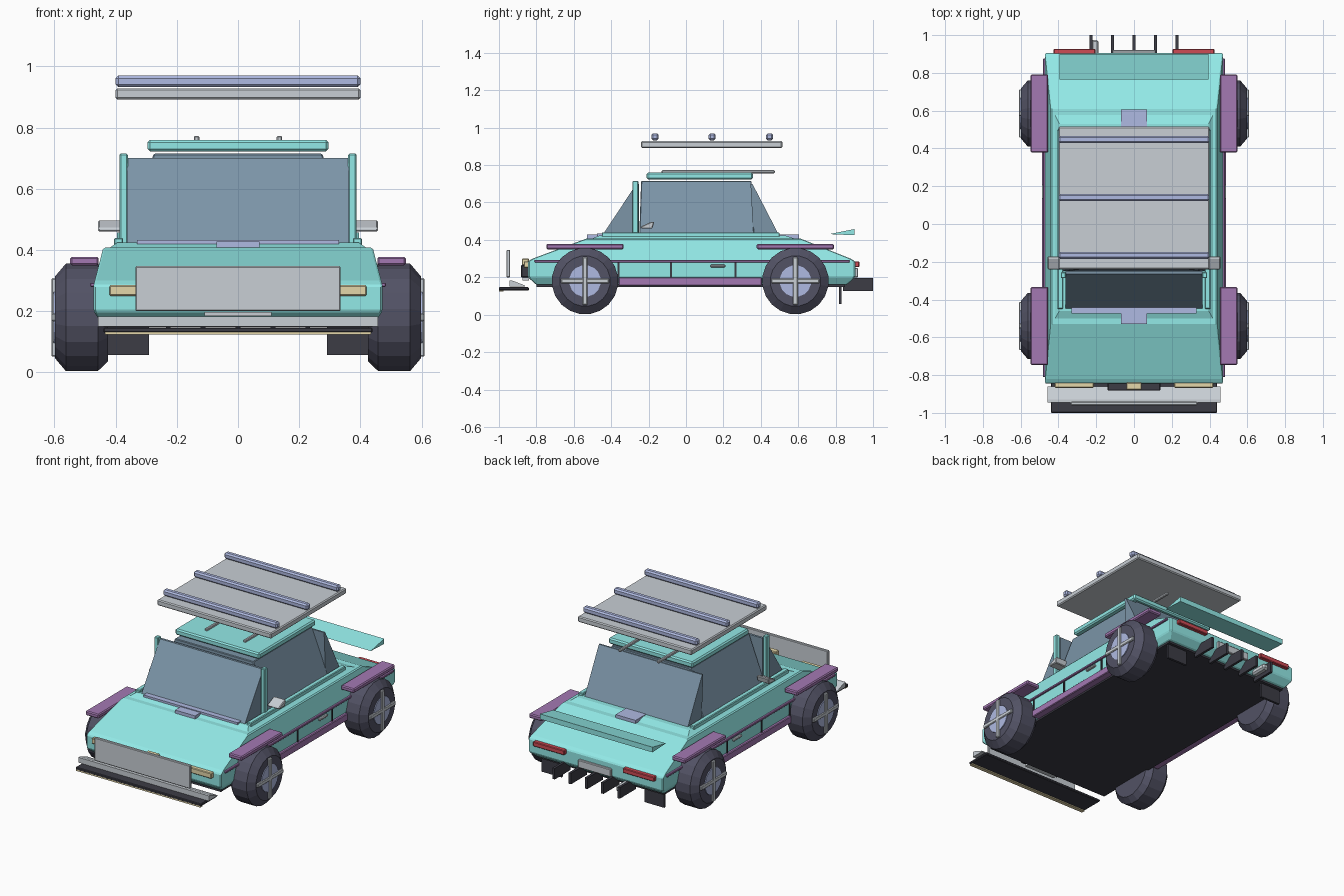
import bpy, bmesh
from math import sin, cos, pi

if "Cube" in bpy.data.objects:
    bpy.data.objects.remove(bpy.data.objects["Cube"])

COLOURS = {
    "teal": (.29, .82, .80), "purple": (.37, .19, .45), "lavender": (.43, .49, .76),
    "glass": (.20, .30, .39), "dark": (.045, .045, .06), "tyre": (.085, .085, .13),
    "red": (.62, .07, .09), "beige": (.78, .68, .40), "silver": (.58, .62, .66),
}
MATS = {}
for key, rgb in COLOURS.items():
    MATS[key] = bpy.data.materials.new(key)
    MATS[key].diffuse_color = (*rgb, 1)


def loft(name, rings, colour, bevel=0):
    """Skin a stack of closed rings and cap both ends."""
    bm = bmesh.new()
    vs = [[bm.verts.new(p) for p in r] for r in rings]
    n = len(rings[0])
    for a, b in zip(vs, vs[1:]):
        for i in range(n):
            bm.faces.new((a[i], a[(i + 1) % n], b[(i + 1) % n], b[i]))
    bm.faces.new(vs[0])
    bm.faces.new(vs[-1])
    bmesh.ops.recalc_face_normals(bm, faces=bm.faces)
    me = bpy.data.meshes.new(name)
    bm.to_mesh(me)
    bm.free()
    me.materials.append(MATS[colour])
    ob = bpy.data.objects.new(name, me)
    bpy.context.collection.objects.link(ob)
    if bevel:
        m = ob.modifiers.new("bevel", "BEVEL")
        m.width, m.segments = bevel, 1
    return ob


def layers(name, spec, colour, bevel=0):
    """Stack of rectangles: (z, half width, y front, y back)."""
    return loft(name, [[(-h, a, z), (h, a, z), (h, b, z), (-h, b, z)]
                       for z, h, a, b in spec], colour, bevel)


def prism(name, x0, x1, profile, colour, bevel=0):
    """Side profile (y, z) extruded across x."""
    return loft(name, [[(x, y, z) for y, z in profile] for x in (x0, x1)], colour, bevel)


def box(name, x, y, z, colour, bevel=.004):
    (y0, y1), (z0, z1) = y, z
    return prism(name, *x, [(y0, z0), (y1, z0), (y1, z1), (y0, z1)], colour, bevel)


def pair(name, x, y, z, colour, bevel=.004):
    for side, s in (("right", 1), ("left", -1)):
        box(f"{side}_{name}", (x[0] * s, x[1] * s), y, z, colour, bevel)


def lathe(name, profile, y, z, colour, n=20):
    """Rings (x, radius) turned about an axis along x."""
    loft(name, [[(x, y + r * cos(2 * pi * (i + .5) / n), z + r * sin(2 * pi * (i + .5) / n))
                 for i in range(n)] for x, r in profile], colour)


# Body shell, underside and raised deck
layers("body", [(.16, .445, -.80, .86), (.20, .472, -.845, .905), (.285, .472, -.845, .905),
                (.30, .468, -.82, .88), (.408, .44, -.53, .61)], "teal", .006)
layers("underbody", [(.148, .44, -.80, .85), (.165, .44, -.80, .85)], "dark")
layers("deck", [(.40, .43, -.52, .60), (.424, .395, -.46, .53)], "teal")
pair("belt_rail", (.375, .405), (-.45, .50), (.41, .44), "teal")

# Cabin: tapered glasshouse with wedge screens front and back
layers("glasshouse", [(.42, .38, -.25, .365), (.715, .275, -.24, .35)], "glass", .004)
prism("windscreen", -.362, .362, [(-.45, .42), (-.25, .42), (-.25, .70), (-.265, .70)], "glass")
prism("rear_screen", -.362, .362, [(.36, .42), (.50, .42), (.355, .70), (.345, .70)], "glass")
box("roof", (-.295, .295), (-.21, .357), (.722, .76), "teal", .008)
pair("pillar", (.36, .387), (-.287, -.255), (.42, .715), "teal")
pair("roof_rail", (.126, .144), (-.13, .475), (.756, .773), "silver")

# Raised roof rack with cross bars
box("rack_tray", (-.40, .40), (-.24, .515), (.892, .928), "silver", .006)
for i, y in enumerate((-.166, .14, .447)):
    box(f"rack_bar_{i + 1}", (-.40, .40), (y - .019, y + .019), (.932, .97), "lavender", .009)

# Cowl strip and scoops
box("cowl_strip", (-.33, .33), (-.475, -.44), (.42, .433), "lavender", 0)
box("front_scoop", (-.07, .07), (-.53, -.45), (.40, .428), "lavender", 0)
box("rear_scoop", (-.07, .07), (.50, .605), (.40, .428), "lavender", 0)

# Nose: panel, bumper, splitter, lights and lower grille
box("front_panel", (-.335, .335), (-.96, -.94), (.20, .347), "silver")
prism("front_bumper", -.457, .457, [(-.945, .15), (-.86, .15), (-.86, .156), (-.93, .183),
                                    (-.945, .183)], "silver")
box("splitter", (-.44, .44), (-1.0, -.84), (.13, .147), "dark")
box("splitter_edge", (-.435, .435), (-.999, -.975), (.124, .134), "beige", 0)
pair("headlight", (.212, .42), (-.867, -.835), (.25, .285), "beige")
box("lower_grille", (-.14, .14), (-.882, -.84), (.20, .265), "dark")
box("front_plate", (-.11, .11), (-.875, -.84), (.184, .198), "silver", 0)
box("nose_marker", (-.04, .04), (-.878, -.84), (.265, .30), "beige")

# Tail: wing, lights, plate, diffuser fins, exhaust
prism("rear_wing", -.395, .395, [(.765, .431), (.90, .425), (.90, .458)], "teal")
pair("tail_light", (.205, .425), (.895, .927), (.255, .285), "red")
box("rear_plate", (-.115, .115), (.90, .92), (.20, .25), "silver")
for i in range(5):
    x = (i - 2) * .114
    box(f"diffuser_fin_{i + 1}", (x - .008, x + .008), (.84, 1.0), (.127, .197), "dark", 0)
box("exhaust", (-.228, -.187), (.86, .975), (.15, .19), "silver", .01)
pair("mud_flap", (.29, .43), (.817, .832), (.057, .20), "dark", 0)

# Flanks: trim, sills, door gaps, handles, mirrors
pair("side_trim", (.45, .483), (-.81, .875), (.279, .293), "purple", .003)
pair("sill", (.44, .487), (-.36, .405), (.155, .20), "purple")
for side, s in (("right", 1), ("left", -1)):
    for i, y in enumerate((-.36, -.08, .265)):
        box(f"{side}_door_gap_{i + 1}", (s * .46, s * .478), (y - .005, y + .005),
            (.20, .28), "dark", 0)
    box(f"{side}_handle", (s * .46, s * .486), (.13, .21), (.253, .268), "silver")
    prism(f"{side}_mirror", s * .375, s * .457,
          [(-.24, .46), (-.18, .46), (-.17, .497), (-.185, .497), (-.24, .472)], "silver", .004)

    # Wheels and flat fenders
    for end, y in (("front", -.54), ("rear", .585)):
        tag = f"{side}_{end}"
        lathe(f"{tag}_tyre", [(s * .425, .145), (s * .458, .178), (s * .562, .178),
                              (s * .598, .135)], y, .18, "tyre")
        lathe(f"{tag}_hub", [(s * .56, .085), (s * .603, .085)], y, .18, "lavender", 16)
        box(f"{tag}_spoke_up", (s * .58, s * .61), (y - .013, y + .013), (.052, .308), "silver")
        box(f"{tag}_spoke_across", (s * .58, s * .609), (y - .128, y + .128), (.167, .193), "silver")
        box(f"{tag}_fender", (s * .455, s * .548), (y - .207, y + .207), (.35, .378), "purple", .006)

for m in bpy.data.materials:
    if m.users and not m.is_grease_pencil:
        m.use_nodes = True
        m.node_tree.nodes["Principled BSDF"].inputs["Base Color"].default_value = m.diffuse_color
